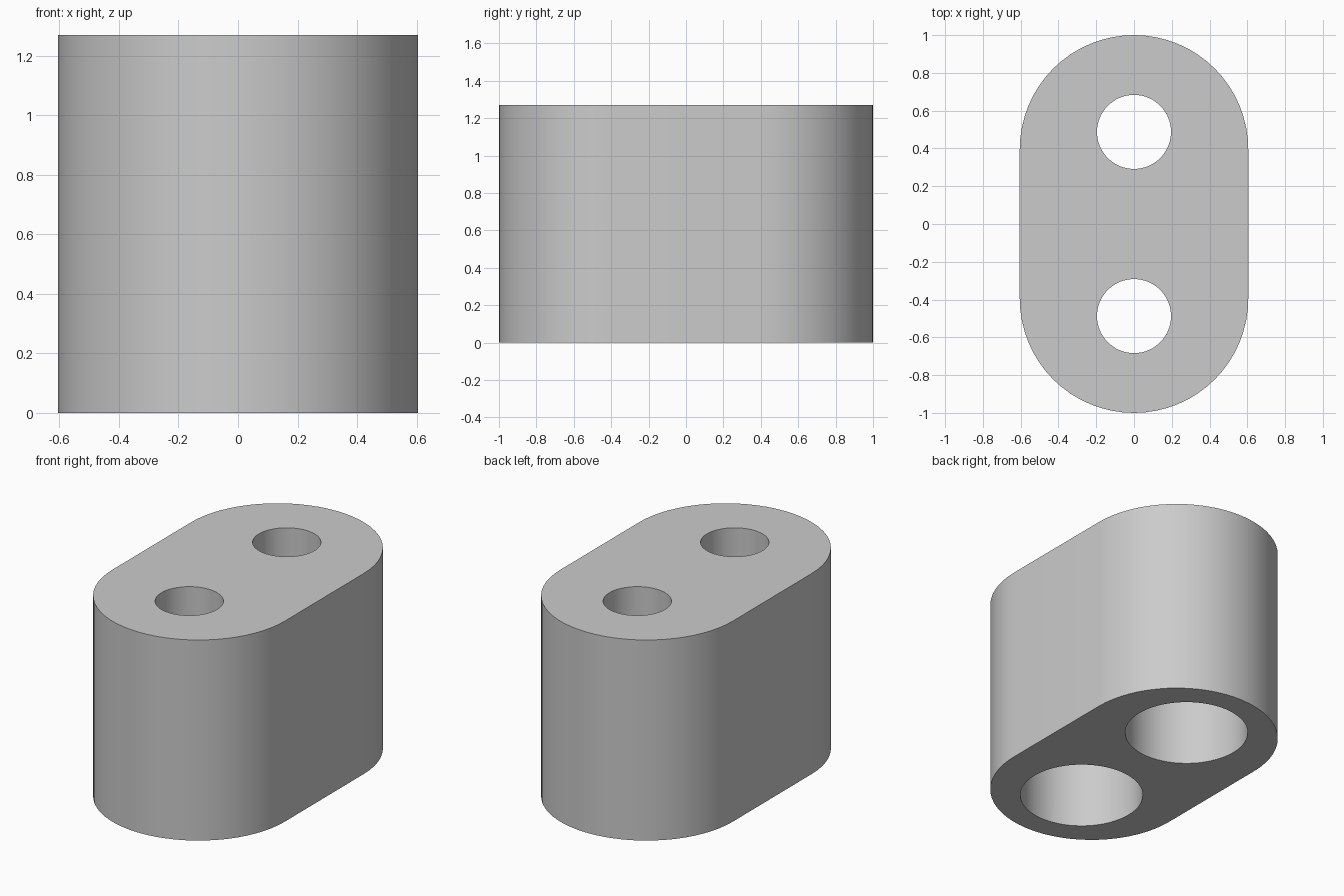
import bpy
import bmesh
from math import cos, sin, pi

HEIGHT = 1.27
RADIUS = 0.605          # rounded ends of the block
STRAIGHT = 1 - RADIUS   # centre of each rounded end
HOLE_Y = 0.4875
SEGMENTS = 64

default = bpy.data.objects.get("Cube")
if default:
    bpy.data.objects.remove(default, do_unlink=True)

grey = bpy.data.materials.new("light grey")
grey.use_nodes = True
colour = (0.6, 0.6, 0.6, 1)
grey.diffuse_color = colour
grey.node_tree.nodes["Principled BSDF"].inputs["Base Color"].default_value = colour


def prism(name, outline, bottom, top):
    """Extrude a closed outline from bottom to top."""
    bm = bmesh.new()
    face = bm.faces.new([bm.verts.new((x, y, bottom)) for x, y in outline])
    extruded = bmesh.ops.extrude_face_region(bm, geom=[face])["geom"]
    for v in extruded:
        if isinstance(v, bmesh.types.BMVert):
            v.co.z = top
    if not face.is_valid or len(bm.faces) < len(outline) + 2:
        bmesh.ops.holes_fill(bm, edges=bm.edges[:])
    bmesh.ops.recalc_face_normals(bm, faces=bm.faces[:])
    mesh = bpy.data.meshes.new(name)
    bm.to_mesh(mesh)
    bm.free()
    mesh.materials.append(grey)
    obj = bpy.data.objects.new(name, mesh)
    bpy.context.collection.objects.link(obj)
    return obj


def arc(radius, y, start, sweep, count):
    angles = [start + sweep * i / count for i in range(count + 1)]
    return [(radius * cos(a), y + radius * sin(a)) for a in angles]


def circle(radius, y):
    return arc(radius, y, 0, 2 * pi, SEGMENTS)[:-1]


# Block with two rounded ends
outline = (arc(RADIUS, STRAIGHT, 0, pi, SEGMENTS // 2)
           + arc(RADIUS, -STRAIGHT, pi, pi, SEGMENTS // 2))
block = prism("block", outline, 0, HEIGHT)

# Narrow through holes and wide bores opening underneath
cutters = []
for y in (-HOLE_Y, HOLE_Y):
    cutters.append(prism("through_hole_cutter", circle(0.196, y), -0.1, HEIGHT + 0.1))
    cutters.append(prism("wide_bore_cutter", circle(0.366, y), -0.1, 0.85))

bpy.context.view_layer.objects.active = block
for cutter in cutters:
    cutter.hide_render = True
    cut = block.modifiers.new("cut", 'BOOLEAN')
    cut.operation = 'DIFFERENCE'
    cut.solver = 'EXACT'
    cut.object = cutter
    bpy.ops.object.modifier_apply(modifier=cut.name)
    bpy.data.objects.remove(cutter, do_unlink=True)

# Smooth round walls with crisp rims
bpy.ops.object.select_all(action='DESELECT')
block.select_set(True)
bpy.ops.object.shade_smooth_by_angle()
